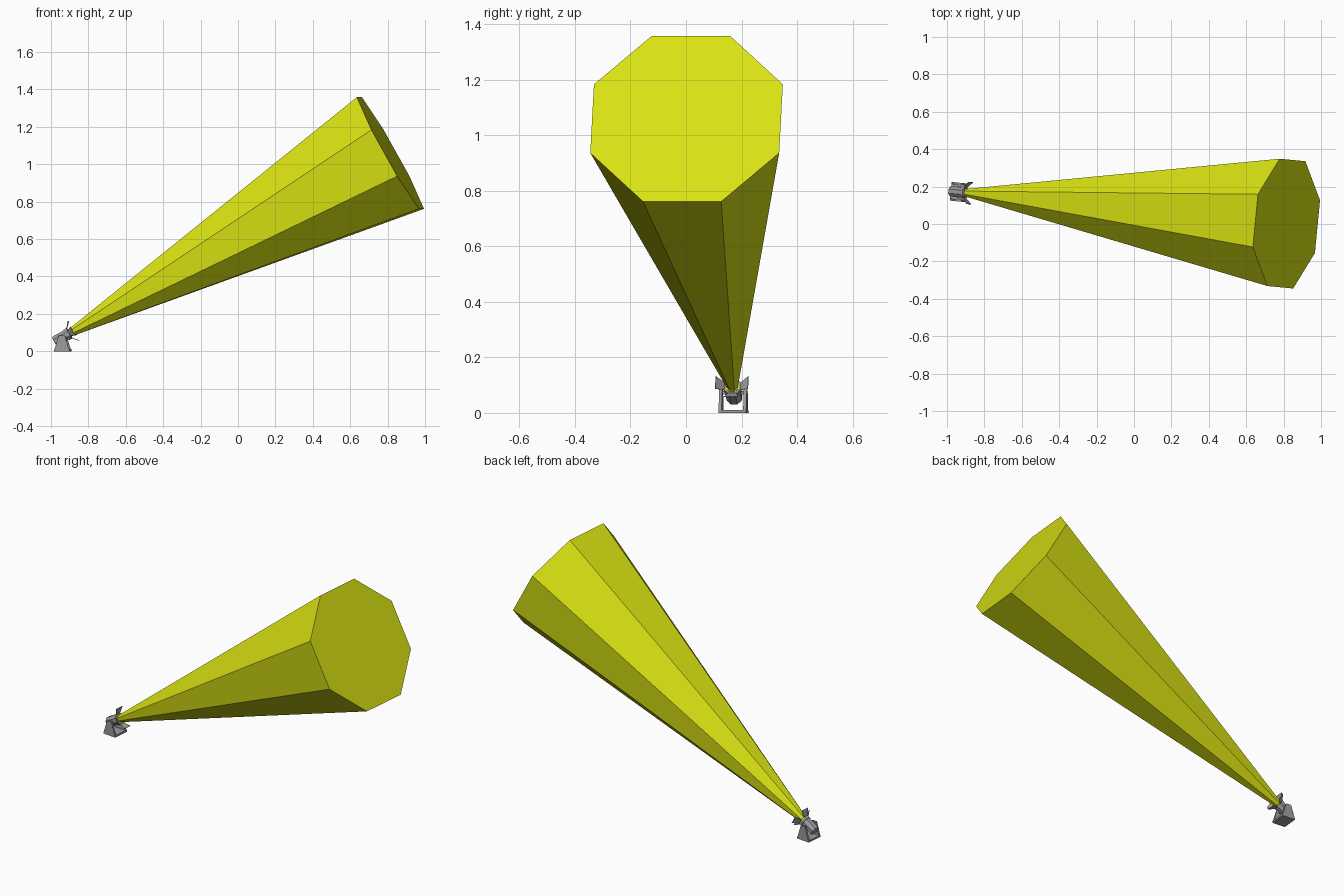
import bpy, bmesh, math
from mathutils import Matrix, Vector

if "Cube" in bpy.data.objects:
    bpy.data.objects.remove(bpy.data.objects["Cube"])

YAW, PITCH = math.radians(-5.5), math.radians(29.2)
FAR = Vector((0.815, 0.002, 1.06))
BEAM = 1.975

# Lamp frame: local x runs along the beam, origin at the lamp mouth
ROT = Matrix.Rotation(YAW, 4, 'Z') @ Matrix.Rotation(-PITCH, 4, 'Y')
MOUTH = FAR - ROT @ Vector((BEAM, 0, 0))
LAMP = Matrix.Translation(MOUTH) @ ROT
PIVOT = LAMP @ Vector((-0.042, 0, 0))
BASE = Matrix.Translation((PIVOT.x, PIVOT.y, 0)) @ Matrix.Rotation(YAW, 4, 'Z')


def material(name, rgb):
    m = bpy.data.materials.new(name)
    m.diffuse_color = (*rgb, 1)
    m.use_nodes = True
    m.node_tree.nodes["Principled BSDF"].inputs["Base Color"].default_value = m.diffuse_color
    return m


YELLOW = material("beam yellow", (0.69, 0.76, 0.006))
GREY = material("metal grey", (0.33, 0.33, 0.33))


def finish(name, bm, mat, matrix):
    bmesh.ops.recalc_face_normals(bm, faces=bm.faces)
    me = bpy.data.meshes.new(name)
    bm.to_mesh(me)
    bm.free()
    me.materials.append(mat)
    ob = bpy.data.objects.new(name, me)
    ob.matrix_world = matrix
    bpy.context.collection.objects.link(ob)
    return ob


def lathe(name, rings, mat):
    """Closed eight-sided body along local x from (x, radius) rings."""
    bm = bmesh.new()
    loops = []
    for x, r in rings:
        angles = [math.radians(22.5 + 45 * i) for i in range(8)]
        loops.append([bm.verts.new((x, r * math.cos(a), r * math.sin(a))) for a in angles])
    for a, b in zip(loops, loops[1:]):
        for i in range(8):
            bm.faces.new((a[i], a[(i + 1) % 8], b[(i + 1) % 8], b[i]))
    bm.faces.new(loops[0])
    bm.faces.new(loops[-1])
    return finish(name, bm, mat, LAMP)


def plate(name, points, offset, mat, matrix):
    """Flat polygon extruded by an offset vector."""
    bm = bmesh.new()
    face = bm.faces.new([bm.verts.new(p) for p in points])
    new = bmesh.ops.extrude_face_region(bm, geom=[face], use_keep_orig=True)
    verts = [g for g in new['geom'] if isinstance(g, bmesh.types.BMVert)]
    bmesh.ops.translate(bm, verts=verts, vec=offset)
    return finish(name, bm, mat, matrix)


# Light beam and lens
lathe("light_beam", [(0.0, 0.021), (BEAM, 0.37)], YELLOW)
lathe("lens", [(-0.004, 0.026), (0.002, 0.026)], YELLOW)

# Lamp housing with a mouth rim
lathe("lamp_housing", [(-0.092, 0.026), (-0.086, 0.03), (-0.018, 0.03),
                       (-0.018, 0.034), (0.0, 0.034)], GREY)

# Four flared barn doors splayed outward around the mouth
for i, side in enumerate(("top", "left", "bottom", "right")):
    turn = Matrix.Rotation(i * math.pi / 2, 4, 'X')
    plate(side + "_barn_door",
          [(-0.002, -0.015, 0.030), (-0.002, 0.015, 0.030),
           (0.026, 0.026, 0.060), (0.026, -0.026, 0.060)],
          (0.0015, 0, -0.0015), GREY, LAMP @ turn)

# U bracket: tapered side arms, base plate and pivot pins
for name, s in (("left_arm", 1), ("right_arm", -1)):
    plate(name, [(-0.042, s * 0.05, 0), (0.042, s * 0.05, 0),
                 (0.016, s * 0.05, 0.085), (-0.016, s * 0.05, 0.085)],
          (0, -s * 0.011, 0), GREY, BASE)
    plate(name + "_pin", [(-0.006, s * 0.042, 0.066), (0.006, s * 0.042, 0.066),
                          (0.006, s * 0.042, 0.078), (-0.006, s * 0.042, 0.078)],
          (0, -s * 0.018, 0), GREY, BASE)
plate("bracket_base", [(-0.042, -0.05, 0), (0.042, -0.05, 0),
                       (0.042, 0.05, 0), (-0.042, 0.05, 0)],
      (0, 0, 0.011), GREY, BASE)
